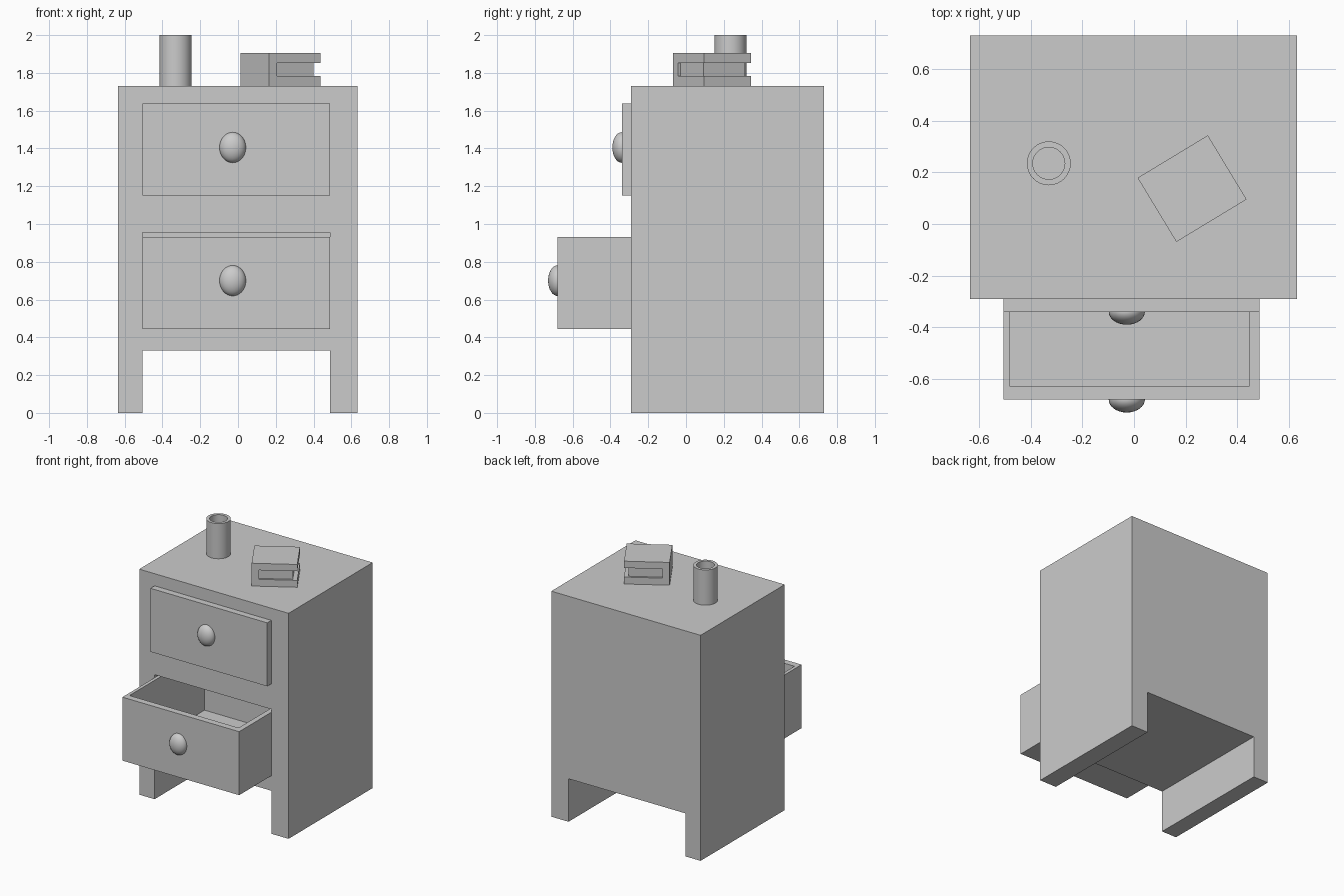
import bpy, bmesh, math
from mathutils import Matrix

if "Cube" in bpy.data.objects:
    bpy.data.objects.remove(bpy.data.objects["Cube"])

TOP = 1.73


def finish(name, bm, smooth=False):
    bmesh.ops.recalc_face_normals(bm, faces=bm.faces[:])
    mesh = bpy.data.meshes.new(name)
    bm.to_mesh(mesh)
    bm.free()
    obj = bpy.data.objects.new(name, mesh)
    bpy.context.collection.objects.link(obj)
    if smooth:
        bpy.ops.object.select_all(action='DESELECT')
        obj.select_set(True)
        bpy.context.view_layer.objects.active = obj
        bpy.ops.object.shade_smooth_by_angle(angle=math.radians(40))
    return obj


def prism(name, profile, y0, y1):
    """Extrude an x-z outline along y."""
    bm = bmesh.new()
    face = bm.faces.new([bm.verts.new((x, y0, z)) for x, z in profile])
    out = bmesh.ops.extrude_face_region(bm, geom=[face])
    verts = [g for g in out['geom'] if isinstance(g, bmesh.types.BMVert)]
    bmesh.ops.translate(bm, verts=verts, vec=(0, y1 - y0, 0))
    return finish(name, bm)


def box(name, x0, x1, y0, y1, z0, z1):
    return prism(name, [(x0, z0), (x1, z0), (x1, z1), (x0, z1)], y0, y1)


def cut(obj, cutter):
    mod = obj.modifiers.new("cut", 'BOOLEAN')
    mod.operation = 'DIFFERENCE'
    mod.solver = 'EXACT'
    mod.object = cutter
    bpy.context.view_layer.objects.active = obj
    bpy.ops.object.modifier_apply(modifier=mod.name)
    bpy.data.objects.remove(cutter)


# Cabinet body with slab legs and the lower drawer opening
L, R = -0.505, 0.486
body = prism("cabinet_body", [(-0.635, 0), (L, 0), (L, 0.33), (R, 0.33), (R, 0),
                              (0.632, 0), (0.632, TOP), (-0.635, TOP)], -0.29, 0.73)
cut(body, box("opening", L, R, -0.5, 0.68, 0.445, 0.955))

# Drawers with knobs: the upper one closed, the lower one pulled out
for name, y, z in (("upper", -0.34, 1.15), ("lower", -0.68, 0.445)):
    drawer = box(name + "_drawer", L, R, y, y + 1.01, z, z + 0.487)
    cut(drawer, box("hollow", -0.48, 0.446, y + 0.05, y + 0.96, z + 0.027, z + 0.7))
    bm = bmesh.new()
    bmesh.ops.create_uvsphere(bm, u_segments=32, v_segments=16, radius=1)
    bmesh.ops.scale(bm, verts=bm.verts, vec=(0.07, 0.05, 0.081))
    bmesh.ops.translate(bm, verts=bm.verts, vec=(-0.028, y, z + 0.255))
    finish(name + "_knob", bm, smooth=True)

# Hollow cup, spun from a profile
bm = bmesh.new()
pts = [(0, 0), (0.085, 0), (0.085, 0.27), (0.062, 0.27), (0.062, 0.03), (0, 0.03)]
vs = [bm.verts.new((r, 0, z)) for r, z in pts]
es = [bm.edges.new(pair) for pair in zip(vs, vs[1:])]
bmesh.ops.spin(bm, geom=vs + es, cent=(0, 0, 0), axis=(0, 0, 1),
               angle=2 * math.pi, steps=32)
bmesh.ops.remove_doubles(bm, verts=bm.verts, dist=1e-4)
bmesh.ops.translate(bm, verts=bm.verts, vec=(-0.33, 0.235, TOP))
finish("cup", bm, smooth=True)

# Book: C-shaped cover with an inset page block
w, d = 0.159, 0.145
cover = prism("book_cover", [(-w, 0), (w, 0), (w, 0.053), (-w + 0.05, 0.053),
                             (-w + 0.05, 0.123), (w, 0.123), (w, 0.175), (-w, 0.175)], -d, d)
pages = box("book_pages", -w + 0.05, w - 0.032, -d + 0.016, d - 0.016, 0.053, 0.123)
for part in (cover, pages):
    part.data.transform(Matrix.Translation((0.225, 0.137, TOP))
                        @ Matrix.Rotation(math.radians(31.2), 4, 'Z'))
